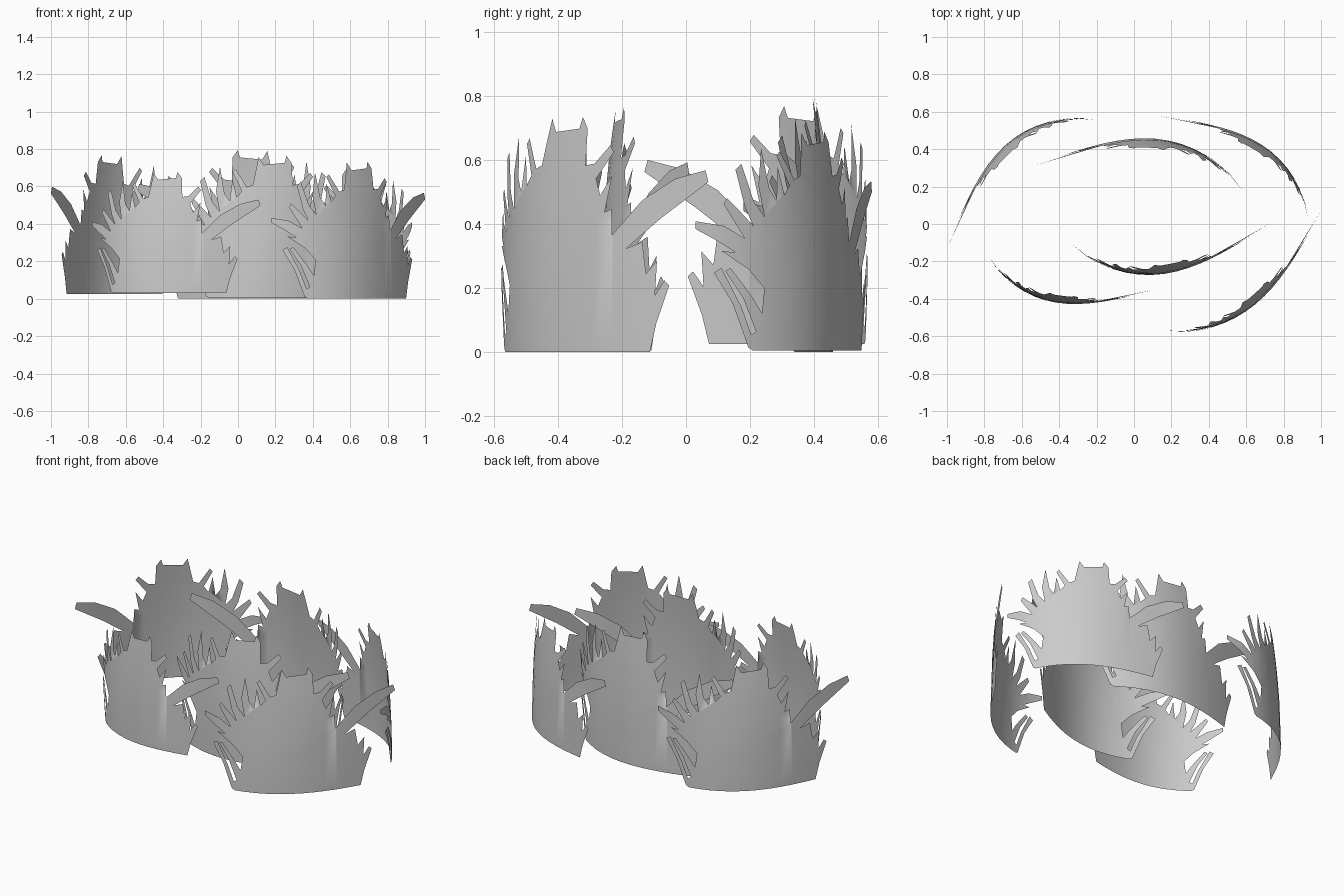
import bpy, bmesh, math
from mathutils import Vector

if "Cube" in bpy.data.objects:
    bpy.data.objects.remove(bpy.data.objects["Cube"])

# One leafy card outline, flattened: (along, height), counter-clockwise, chord = 1
OUTLINE = [
    (.15, 0), (.815, 0), (.835, .085), (.875, .20), (.86, .215), (.83, .17),
    (.835, .275), (.80, .235), (.785, .33), (.73, .31),            # lower right teeth
    (.85, .405), (1, .51), (.99, .545), (.89, .52), (.78, .455), (.68, .35),  # broad leaf
    (.675, .43), (.65, .42), (.67, .53), (.63, .47), (.61, .52),
    (.67, .60), (.655, .62), (.60, .565), (.565, .56), (.56, .67),
    (.535, .705), (.525, .67), (.42, .66), (.395, .70), (.38, .63), (.365, .56),  # crown
    (.335, .55), (.28, .64), (.265, .625), (.31, .53), (.285, .50), (.265, .59),
    (.25, .48), (.225, .52), (.205, .65), (.185, .53), (.20, .43),
    (.165, .48), (.13, .60), (.11, .58), (.135, .46), (.16, .40),  # upper left leaves
    (.08, .49), (.07, .47), (.13, .36), (.07, .40), (.0, .415), (.0, .39),
    (.10, .315), (.06, .32), (.14, .26), (.19, .20), (.18, .12),
    (.15, .17), (.085, .265), (.07, .255), (.12, .17), (.16, .06),
    (.145, .05), (.115, .14), (.06, .265), (.04, .25), (.09, .15), (.135, .01),
]


def leaf_card(name, a, b, base, bulge):
    """Bend the outline outwards along the chord from a to b."""
    a, b = Vector(a), Vector(b)
    size = (b - a).length
    along = (b - a) / size
    out = Vector((along.y, -along.x))
    bm = bmesh.new()
    face = bm.faces.new([bm.verts.new((t, 0, z)) for t, z in OUTLINE])
    face.normal_update()
    bmesh.ops.triangulate(bm, faces=[face])
    for i in range(1, 16):
        bmesh.ops.bisect_plane(bm, geom=bm.verts[:] + bm.edges[:] + bm.faces[:],
                               plane_co=(i / 16, 0, 0), plane_no=(1, 0, 0))
    bmesh.ops.bisect_plane(bm, geom=bm.verts[:] + bm.edges[:] + bm.faces[:],
                           plane_co=(0, 0, .35), plane_no=(0, 0, 1))
    for v in bm.verts:
        t, z = min(max(v.co.x, 0), 1), v.co.z
        # arc in plan, crown leaning slightly inwards
        arc = math.sin(math.pi * t ** .8)
        depth = arc * (.19 * bulge - .10 * z * z)
        p = a + along * t * size + out * depth * size
        v.co = (p.x, p.y, base + z * size)
    for f in bm.faces:
        f.smooth = True
    mesh = bpy.data.meshes.new(name)
    bm.to_mesh(mesh)
    bm.free()
    bpy.context.collection.objects.link(bpy.data.objects.new(name, mesh))


# Two staggered rows forming the foliage ring
leaf_card("foliage_back_left", (-.20, .555), (-1, -.13), .025, 1.08)
leaf_card("foliage_back_middle", (.58, .18), (-.54, .31), 0, 1.03)
leaf_card("foliage_back_right", (.93, .03), (.13, .58), .005, 1)
leaf_card("foliage_front_left", (-.78, -.17), (.12, -.35), .03, 1.0)
leaf_card("foliage_front_middle", (-.33, -.11), (.74, .01), .005, 1.03)
leaf_card("foliage_front_right", (.18, -.57), (1, .07), 0, .9)
